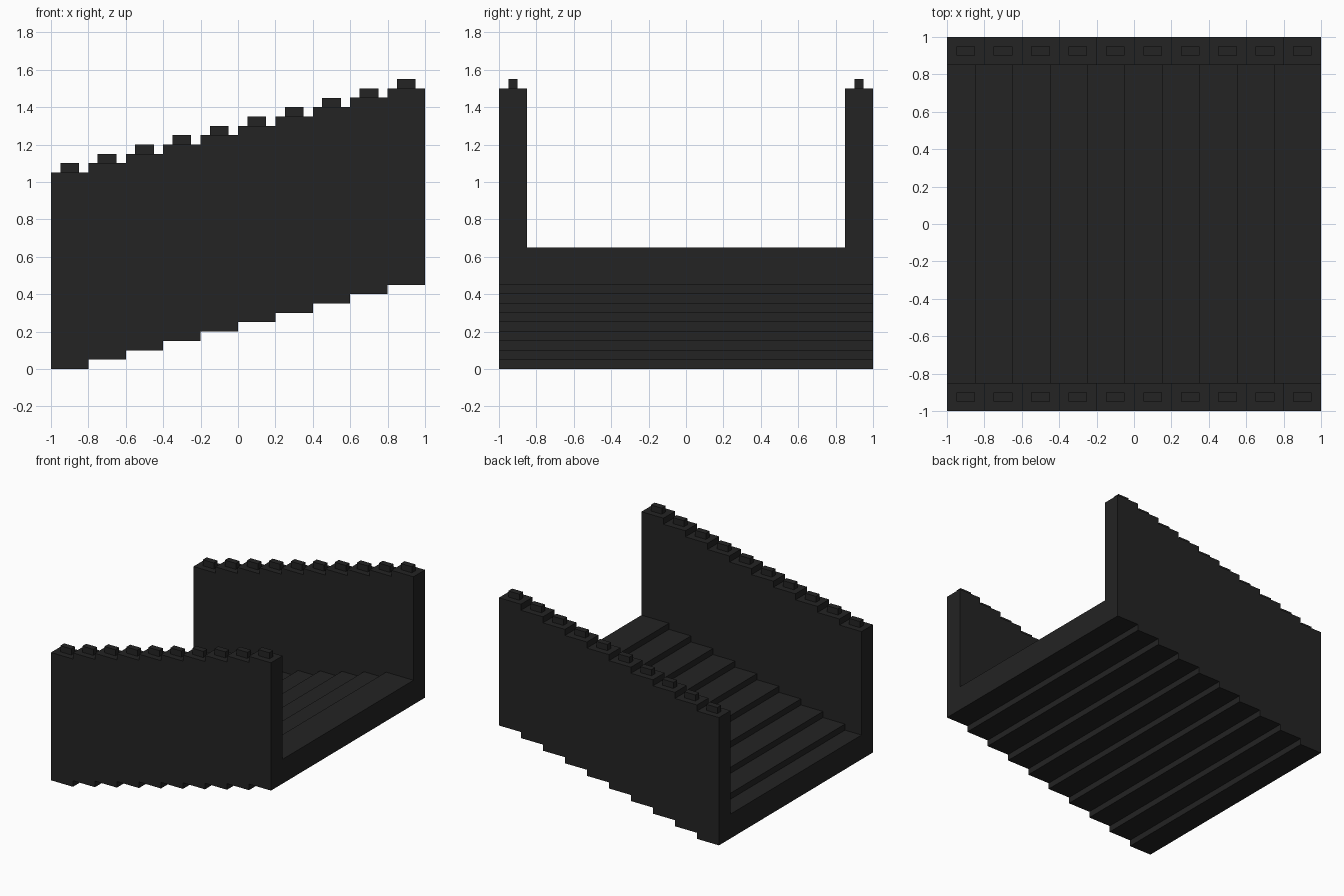
import bpy, bmesh

if "Cube" in bpy.data.objects:
    bpy.data.objects.remove(bpy.data.objects["Cube"])

N, RUN, RISE = 10, 0.2, 0.05     # step count, step length, step height
WALL_IN, WALL_OUT = 0.85, 1.0

stone = bpy.data.materials.new("charcoal black")
stone.diffuse_color = (0.017, 0.017, 0.017, 1)
stone.use_nodes = True
stone.node_tree.nodes["Principled BSDF"].inputs["Base Color"].default_value = stone.diffuse_color


def finish(bm, name):
    bmesh.ops.recalc_face_normals(bm, faces=bm.faces)
    mesh = bpy.data.meshes.new(name)
    bm.to_mesh(mesh)
    bm.free()
    mesh.materials.append(stone)
    obj = bpy.data.objects.new(name, mesh)
    bpy.context.collection.objects.link(obj)
    return obj


def stair_line(z0, first_edge):
    """Stepped line from x=-1 to x=1 whose first riser is at first_edge."""
    pts, x = [], -1.0
    for i in range(N):
        nxt = 1.0 if i == N - 1 else first_edge + i * RUN
        z = z0 + i * RISE
        pts += [(x, z), (nxt, z)]
        x = nxt
    return pts


def extrude_profile(name, profile, y0, y1):
    bm = bmesh.new()
    face = bm.faces.new([bm.verts.new((x, y0, z)) for x, z in profile])
    geom = bmesh.ops.extrude_face_region(bm, geom=[face])["geom"]
    verts = [g for g in geom if isinstance(g, bmesh.types.BMVert)]
    bmesh.ops.translate(bm, verts=verts, vec=(0, y1 - y0, 0))
    return finish(bm, name)


underside = stair_line(0.0, -0.8)

# Stepped floor between the walls
extrude_profile("stair_treads", underside + stair_line(0.2, -0.85)[::-1],
                -WALL_IN, WALL_IN)

# Side walls with stepped top and bottom, and a small block on each step
for side, s in (("front", -1), ("back", 1)):
    y0, y1 = sorted((s * WALL_IN, s * WALL_OUT))
    extrude_profile(side + "_wall", underside + stair_line(1.05, -0.8)[::-1], y0, y1)

    bm = bmesh.new()
    for i in range(N):
        new = bmesh.ops.create_cube(bm, size=1)["verts"]
        bmesh.ops.scale(bm, verts=new, vec=(0.1, 0.05, 0.05))
        bmesh.ops.translate(bm, verts=new,
                            vec=(-0.9 + i * RUN, s * 0.925, 1.075 + i * RISE))
    finish(bm, side + "_wall_blocks")
